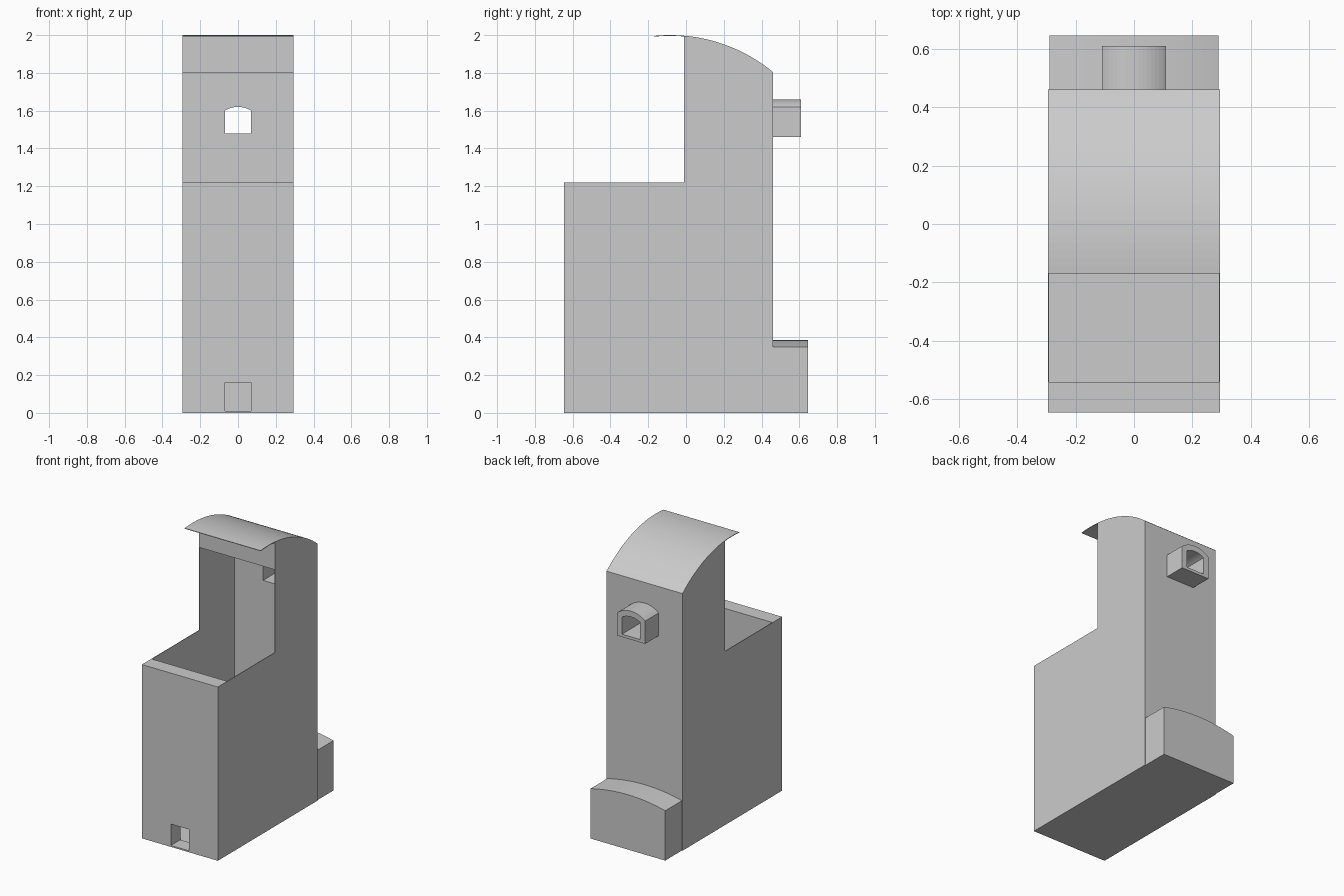
import bpy, bmesh, math
from mathutils import Vector

if "Cube" in bpy.data.objects:
    bpy.data.objects.remove(bpy.data.objects["Cube"], do_unlink=True)

grey = bpy.data.materials.new("plain grey")
grey.use_nodes = True
colour = (0.6, 0.6, 0.6, 1)
grey.diffuse_color = colour
grey.node_tree.nodes["Principled BSDF"].inputs["Base Color"].default_value = colour

HALF, SKIN = 0.295, 0.004            # half width, side panel thickness
FRONT, BACK = -0.645, 0.46           # outer faces of the case
STEP, DECK, EAVE = -0.01, 1.22, 1.805


def extrude(name, profile, axis, lo, hi):
    """Prism: (y, z) profile along x, or (x, z) profile along y."""
    bm = bmesh.new()
    place = (lambda a, b: (lo, a, b)) if axis == "x" else (lambda a, b: (a, lo, b))
    face = bm.faces.new([bm.verts.new(place(*p)) for p in profile])
    ext = bmesh.ops.extrude_face_region(bm, geom=[face])
    move = Vector((hi - lo, 0, 0) if axis == "x" else (0, hi - lo, 0))
    bmesh.ops.translate(bm, vec=move, verts=[v for v in ext["geom"] if isinstance(v, bmesh.types.BMVert)])
    bmesh.ops.recalc_face_normals(bm, faces=bm.faces)
    mesh = bpy.data.meshes.new(name)
    bm.to_mesh(mesh)
    bm.free()
    mesh.materials.append(grey)
    obj = bpy.data.objects.new(name, mesh)
    bpy.context.collection.objects.link(obj)
    return obj


def rect(a0, a1, b0, b1):
    return [(a0, b0), (a1, b0), (a1, b1), (a0, b1)]


def arched(half, bottom, spring, top, steps=16):
    """Outline with a flat base, straight sides and a shallow arc on top."""
    rise = top - spring
    r = (half ** 2 + rise ** 2) / (2 * rise)
    a = math.asin(half / r)
    arc = [(r * math.sin(a - 2 * a * i / steps), top - r + r * math.cos(a - 2 * a * i / steps))
           for i in range(steps + 1)]
    return [(-half, bottom), (half, bottom)] + arc


def cut(obj, cutter):
    mod = obj.modifiers.new("opening", "BOOLEAN")
    mod.operation, mod.solver, mod.object = "DIFFERENCE", "EXACT", cutter
    bpy.context.view_layer.objects.active = obj
    bpy.ops.object.modifier_apply(modifier=mod.name)
    bpy.data.objects.remove(cutter, do_unlink=True)


# Roof arc in the side plane, running from the overhang to the back wall
APEX, RADIUS = -0.085, 0.859


def roof_arc(start, end, drop=0.0, steps=24):
    ys = [start + (end - start) * i / steps for i in range(steps + 1)]
    return [(y, 2 - RADIUS + math.sqrt(RADIUS ** 2 - (y - APEX) ** 2) - drop) for y in ys]


# Thin stepped side panels
side = [(BACK, 0), (FRONT, 0), (FRONT, DECK), (STEP, DECK)] + roof_arc(STEP, BACK, 0.002)
for name, x in (("left_side_panel", HALF - SKIN), ("right_side_panel", -HALF)):
    extrude(name, side, "x", x, x + SKIN)

# Floor, front wall with hatch, back wall with arched window
inner = HALF - SKIN
extrude("floor", rect(FRONT, BACK, 0, 0.005), "x", -inner, inner)
front = extrude("front_wall", rect(-inner, inner, 0, DECK), "y", FRONT, -0.54)
cut(front, extrude("hatch_cutter", rect(-0.07, 0.07, 0.01, 0.16), "y", -0.7, -0.5))

window = arched(0.07, 1.48, 1.6, 1.62)
back = extrude("back_wall", rect(-inner, inner, 0, EAVE), "y", 0.378, BACK)
cut(back, extrude("window_cutter", window, "y", 0.3, 0.5))

# Arched spout around the window
spout = extrude("spout", arched(0.11, 1.46, 1.62, 1.66), "y", BACK, 0.61)
cut(spout, extrude("spout_cutter", window, "y", 0.4, 0.7))

# Solid head under the roof, and the thin roof sheet with its overhang
extrude("head_block", [(STEP, 1.8)] + roof_arc(STEP, BACK, 0.003), "x", -inner, inner)
sheet = roof_arc(-0.17, BACK)
extrude("roof_sheet", sheet + [(y, z - SKIN) for y, z in reversed(sheet)], "x", -HALF, HALF)

# Low rear box with a gently arched top
extrude("rear_box", arched(0.29, 0, 0.35, 0.385, 20), "y", BACK, 0.645)
